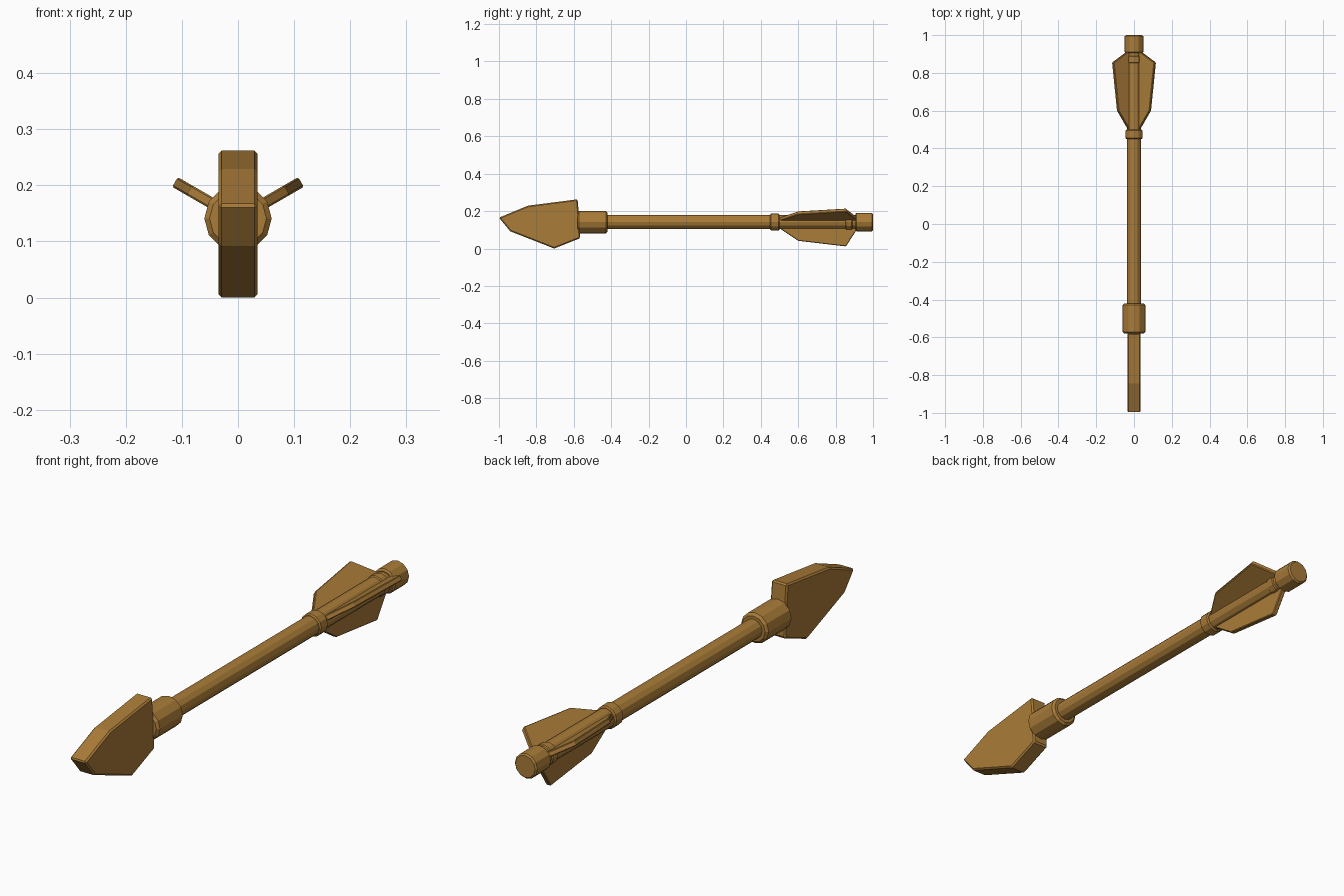
import bpy, bmesh
from math import radians
from mathutils import Matrix

if "Cube" in bpy.data.objects:
    bpy.data.objects.remove(bpy.data.objects["Cube"])

AXIS_Z = 0.141
wood = bpy.data.materials.new("wood")
wood.diffuse_color = (0.40, 0.20, 0.04, 1)
wood.use_nodes = True
wood.node_tree.nodes["Principled BSDF"].inputs["Base Color"].default_value = wood.diffuse_color


def finish(name, bm, bevel):
    bmesh.ops.recalc_face_normals(bm, faces=bm.faces)
    me = bpy.data.meshes.new(name)
    bm.to_mesh(me)
    bm.free()
    ob = bpy.data.objects.new(name, me)
    bpy.context.collection.objects.link(ob)
    me.materials.append(wood)
    mod = ob.modifiers.new("bevel", 'BEVEL')
    mod.width = bevel
    mod.segments = 1
    mod.limit_method = 'ANGLE'
    mod.angle_limit = radians(50)
    return ob


def rod(name, y0, y1, radius, bevel):
    """12-sided cylinder along the arrow axis."""
    bm = bmesh.new()
    place = Matrix.Translation((0, (y0 + y1) / 2, AXIS_Z)) @ Matrix.Rotation(radians(90), 4, 'X')
    bmesh.ops.create_cone(bm, cap_ends=True, segments=12, radius1=radius,
                          radius2=radius, depth=y1 - y0, matrix=place)
    return finish(name, bm, bevel)


def plate(name, profile, half, bevel):
    """Side profile of (y, z) points, given thickness along x."""
    bm = bmesh.new()
    face = bm.faces.new([bm.verts.new((-half, y, z)) for y, z in profile])
    ext = bmesh.ops.extrude_face_region(bm, geom=[face])
    verts = [v for v in ext["geom"] if isinstance(v, bmesh.types.BMVert)]
    bmesh.ops.translate(bm, verts=verts, vec=(2 * half, 0, 0))
    return finish(name, bm, bevel)


# Shaft and its fittings
rod("shaft", -0.57, 0.92, 0.038, 0.003)
rod("head_collar", -0.58, -0.42, 0.060, 0.009)
rod("front_binding", 0.45, 0.50, 0.045, 0.005)
rod("rear_binding", 0.852, 0.89, 0.042, 0.004)
rod("nock", 0.905, 1.0, 0.049, 0.006)

# Lopsided chipped arrowhead
plate("arrowhead", [(-1.0, 0.165), (-0.845, 0.229), (-0.58, 0.263), (-0.573, 0.19),
                    (-0.566, 0.055), (-0.705, 0.0), (-0.94, 0.092)], 0.035, 0.006)

# Three feathers spaced evenly around the shaft
for i in range(3):
    feather = plate(f"feather_{i + 1}", [(0.48, -0.02), (0.60, -0.10), (0.855, -0.13),
                                         (0.91, -0.045), (0.91, -0.02)], 0.010, 0.003)
    feather.matrix_world = (Matrix.Translation((0, 0, AXIS_Z))
                            @ Matrix.Rotation(radians(120 * i), 4, 'Y'))
